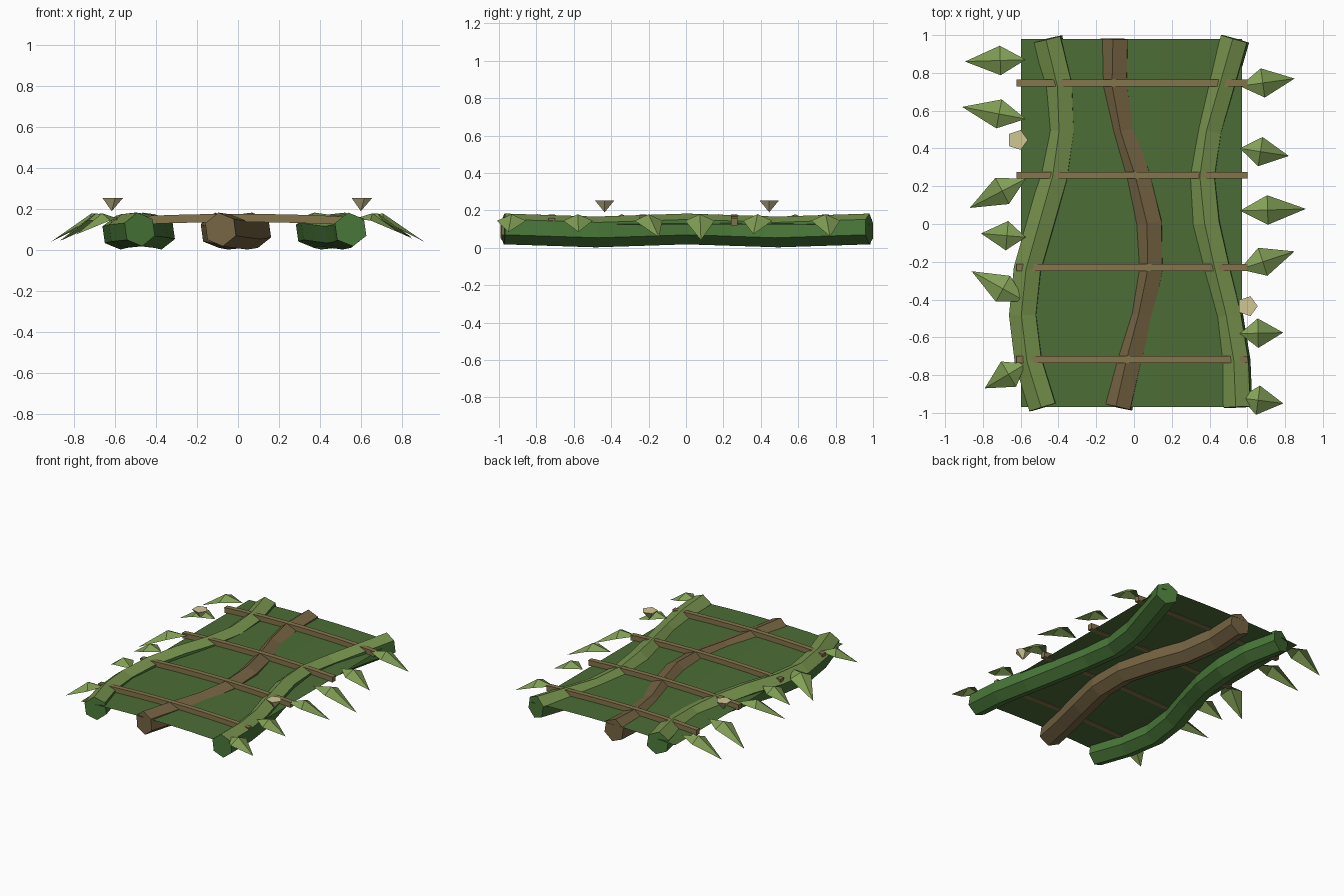
import bpy, bmesh, math
from mathutils import Vector

if "Cube" in bpy.data.objects:
    bpy.data.objects.remove(bpy.data.objects["Cube"])


def material(name, rgb):
    """Flat material from 0-255 display values."""
    lin = [((c / 255 + 0.055) / 1.055) ** 2.4 for c in rgb]
    m = bpy.data.materials.new(name)
    m.use_nodes = True
    m.diffuse_color = (*lin, 1)
    m.node_tree.nodes["Principled BSDF"].inputs["Base Color"].default_value = (*lin, 1)
    return m


MOSS = material("deck green", (76, 109, 54))
STEM = material("stem green", (72, 118, 56))
LIME = material("light vine green", (119, 147, 77))
LEAF = material("leaf green", (130, 160, 86))
BARK = material("bark brown", (116, 99, 66))
WOOD = material("slat brown", (133, 117, 76))
CREAM = material("cream", (208, 198, 148))


def finish(name, bm, mats):
    mesh = bpy.data.meshes.new(name)
    bm.to_mesh(mesh)
    bm.free()
    for m in mats:
        mesh.materials.append(m)
    obj = bpy.data.objects.new(name, mesh)
    bpy.context.collection.objects.link(obj)
    return obj


def sweep(name, points, profile, mats, top_limit=None):
    """Sweep a closed (side, up) profile along points and cap both ends."""
    bm = bmesh.new()
    rings = []
    for i, p in enumerate(points):
        t = points[min(i + 1, len(points) - 1)] - points[max(i - 1, 0)]
        t.normalize()
        side = t.cross(Vector((0, 0, 1))).normalized()
        up = side.cross(t)
        rings.append([bm.verts.new(p + side * a + up * b) for a, b in profile])
    n = len(profile)
    for r, s in zip(rings, rings[1:]):
        for k in range(n):
            bm.faces.new((r[k], r[(k + 1) % n], s[(k + 1) % n], s[k]))
    bm.faces.new(rings[0][::-1])
    bm.faces.new(rings[-1])
    bmesh.ops.recalc_face_normals(bm, faces=bm.faces)
    if top_limit is not None:
        for f in bm.faces:
            f.material_index = int(f.normal.z > top_limit)
    return finish(name, bm, mats)


def arch(x):
    return 0.141 - 0.05 * x * x


# Thin, gently arched deck
bm = bmesh.new()
rows = []
for i in range(9):
    x = -0.597 + 1.17 * i / 8
    rows.append([bm.verts.new((x, y, arch(x))) for y in (-0.97, 0.98)])
for a, b in zip(rows, rows[1:]):
    bm.faces.new((a[0], b[0], b[1], a[1]))
finish("deck", bm, [MOSS])

# Three winding six-sided vines, running front to back
hexagon = [(0.083 * math.cos(math.radians(60 * k + 38)),
            0.083 * math.sin(math.radians(60 * k + 38))) for k in range(6)]
VINES = {
    "right_vine": ([-.48, -.555, -.585, -.56, -.49, -.42, -.385, -.395, -.455], [STEM, LIME]),
    "middle_vine": ([-.085, -.03, .035, .085, .08, .02, -.06, -.105, -.1], [BARK]),
    "left_vine": ([.55, .54, .5, .44, .385, .36, .395, .465, .535], [STEM, LIME]),
}
for name, (xs, mats) in VINES.items():
    path = [Vector((x, -0.97 + 1.95 * i / 8, 0.093 + 0.008 * math.cos(i * math.pi / 2)))
            for i, x in enumerate(xs)]
    sweep(name, path, hexagon, mats, 0.2 if len(mats) > 1 else None)

# Arched cross slats
rect = [(-.018, -.004), (.018, -.004), (.018, .036), (-.018, .036)]
for i in range(4):
    y = -0.718 + 0.488 * i
    pts = [Vector((x, y, arch(x))) for x in (-.62 + 1.22 * k / 8 for k in range(9))]
    sweep(f"slat_{i + 1}", pts, rect, [WOOD])


def leaf(name, base, tip):
    """Creased kite leaf that droops outwards."""
    b, t = Vector((*base, 0.15)), Vector((*tip, 0))
    d = Vector((t.x - b.x, t.y - b.y, 0))
    t.z = 0.17 - 0.37 * d.length
    side = Vector((-d.y, d.x, 0)).normalized() * 0.078
    mid = b + d * 0.42
    bm = bmesh.new()
    vb, vt = bm.verts.new(b), bm.verts.new(t)
    ridge = bm.verts.new((mid.x, mid.y, 0.18))
    l = bm.verts.new((mid.x + side.x, mid.y + side.y, 0.145))
    r = bm.verts.new((mid.x - side.x, mid.y - side.y, 0.145))
    for tri in ((vb, ridge, l), (vb, r, ridge), (ridge, vt, l), (ridge, r, vt)):
        bm.faces.new(tri)
    finish(name, bm, [LEAF])


# Leaves: base y, tip x, tip y on each side
LEAVES = {
    "right": (-.573, [(.87, -.895, .86), (.556, -.91, .62), (.24, -.87, .085),
                      (-.07, -.81, -.05), (-.41, -.86, -.25), (-.74, -.79, -.87)]),
    "left": (.56, [(.73, .85, .77), (.4, .82, .36), (.07, .91, .08),
                   (-.24, .85, -.145), (-.58, .79, -.575), (-.92, .79, -.95)]),
}
for side_name, (bx, items) in LEAVES.items():
    for i, (by, tx, ty) in enumerate(items):
        leaf(f"{side_name}_leaf_{i + 1}", (bx, by), (tx, ty))

# Small cone flowers floating over the edges
for name, x, y in (("right_flower", -.617, .445), ("left_flower", .6, -.435)):
    bm = bmesh.new()
    rim = [bm.verts.new((x + 0.055 * math.cos(math.tau * k / 5),
                         y + 0.055 * math.sin(math.tau * k / 5), 0.254)) for k in range(5)]
    point = bm.verts.new((x, y, 0.19))
    bm.faces.new(rim)
    for k in range(5):
        bm.faces.new((rim[(k + 1) % 5], rim[k], point))
    finish(name, bm, [CREAM])
